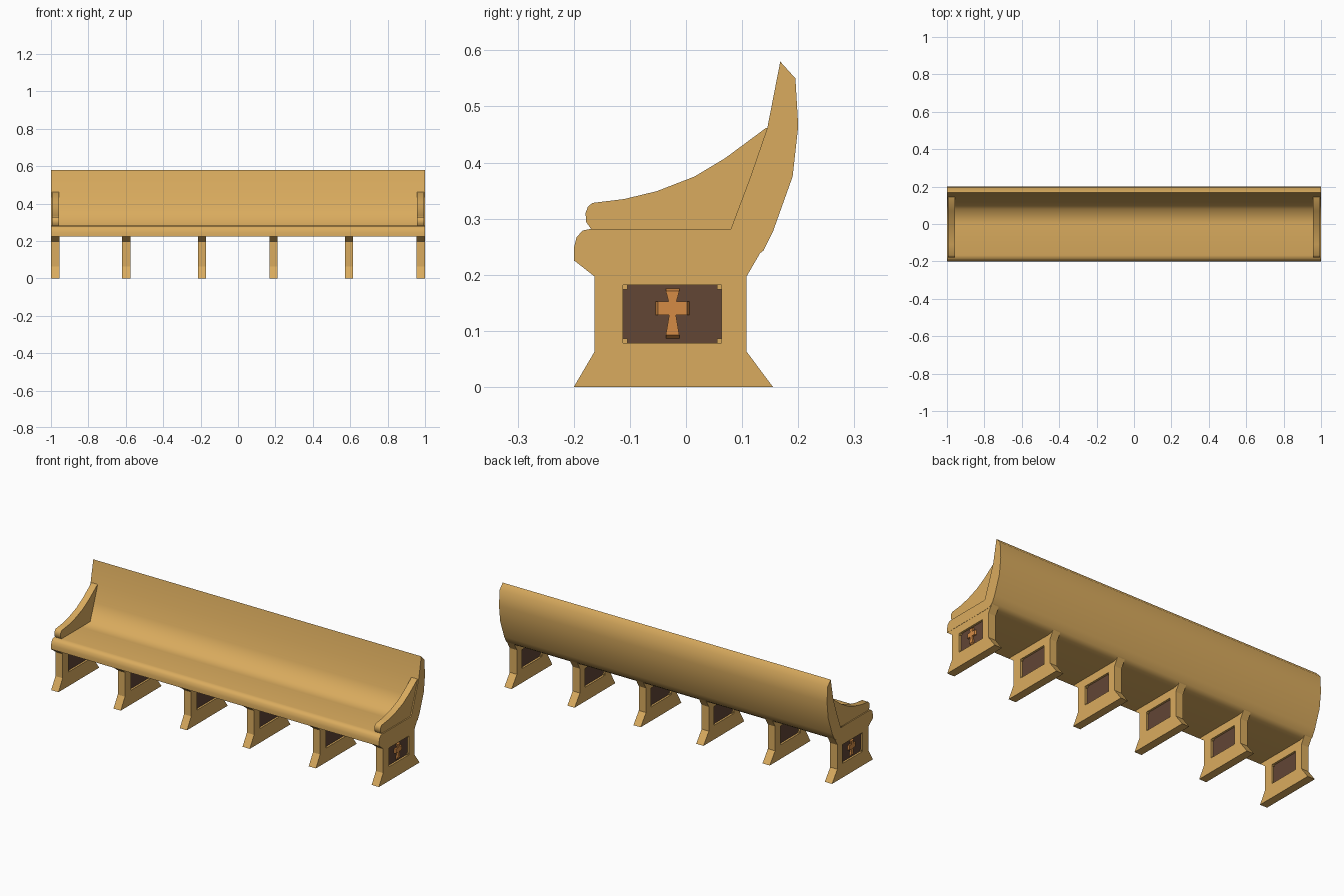
import bpy, bmesh, math

if "Cube" in bpy.data.objects:
    bpy.data.objects.remove(bpy.data.objects["Cube"])


def material(name, rgb):
    m = bpy.data.materials.new(name)
    m.diffuse_color = (*rgb, 1)
    m.use_nodes = True
    m.node_tree.nodes["Principled BSDF"].inputs["Base Color"].default_value = m.diffuse_color
    return m


WOOD = material("golden wood", (0.70, 0.41, 0.112))
BROWN = material("dark brown panel", (0.122, 0.061, 0.036))
ORANGE = material("orange wood", (0.66, 0.26, 0.06))


def loft(name, ring_a, xa, ring_b, xb, mat, angle=0):
    """Solid between two matching (y, z) outlines at xa and xb."""
    bm = bmesh.new()
    a = [bm.verts.new((xa, y, z)) for y, z in ring_a]
    b = [bm.verts.new((xb, y, z)) for y, z in ring_b]
    bm.faces.new(a)
    bm.faces.new(b[::-1])
    n = len(a)
    for i in range(n):
        j = (i + 1) % n
        bm.faces.new((a[i], b[i], b[j], a[j]))
    bmesh.ops.recalc_face_normals(bm, faces=bm.faces)
    me = bpy.data.meshes.new(name)
    bm.to_mesh(me)
    bm.free()
    me.materials.append(mat)
    ob = bpy.data.objects.new(name, me)
    bpy.context.collection.objects.link(ob)
    bpy.ops.object.select_all(action='DESELECT')
    ob.select_set(True)
    bpy.context.view_layer.objects.active = ob
    if angle:
        bpy.ops.object.shade_smooth_by_angle(angle=math.radians(angle))
    return ob


def slab(name, prof, x0, x1, mat, angle=0):
    return loft(name, prof, x0, prof, x1, mat, angle)


def rect(y0, y1, z0, z1):
    return [(y0, z0), (y1, z0), (y1, z1), (y0, z1)]


# Seat and curved back in one profile
seat = [(-0.2, 0.225), (-0.2, 0.247), (-0.195, 0.267), (-0.184, 0.279),
        (-0.168, 0.282), (0.0, 0.282), (0.08, 0.282), (0.115, 0.375), (0.145, 0.462),
        (0.168, 0.58), (0.195, 0.55), (0.2, 0.465), (0.19, 0.375),
        (0.155, 0.277), (0.138, 0.243), (0.12, 0.229), (0.095, 0.225)]
slab("seat_and_back", seat, -1, 1, WOOD, 75)

# Armrests
arm = [(-0.168, 0.280), (-0.178, 0.294), (-0.179, 0.31), (-0.175, 0.321),
       (-0.167, 0.328), (-0.11, 0.335), (-0.052, 0.349), (0.015, 0.375),
       (0.07, 0.408), (0.143, 0.462), (0.148, 0.462), (0.083, 0.280)]
for s, side in ((-1, "left"), (1, "right")):
    slab(side + "_armrest", arm, s * 0.957, s * 0.994, WOOD, 50)

# Supports with a framed opening, dark panel and corner blocks
leg = [(-0.2, 0), (0.155, 0), (0.108, 0.063), (0.108, 0.197), (0.134, 0.242),
       (0.12, 0.245), (-0.18, 0.24), (-0.2, 0.226), (-0.163, 0.197), (-0.163, 0.063)]
Y0, Y1, Z0, Z1 = -0.112, 0.063, 0.078, 0.182
HALF = 0.022
for i, cx in enumerate((-0.977, -0.597, -0.193, 0.19, 0.593, 0.977)):
    ob = slab(f"support_{i + 1}", leg, cx - HALF, cx + HALF, WOOD)
    cut = slab("cutter", rect(Y0, Y1, Z0, Z1), cx - 0.1, cx + 0.1, WOOD)
    cut.hide_render = True
    mod = ob.modifiers.new("opening", 'BOOLEAN')
    mod.operation = 'DIFFERENCE'
    mod.solver = 'EXACT'
    mod.object = cut
    bpy.context.view_layer.objects.active = ob
    bpy.ops.object.modifier_apply(modifier=mod.name)
    bpy.data.objects.remove(cut)
    slab(f"panel_{i + 1}", rect(Y0 - 0.003, Y1 + 0.003, Z0 - 0.003, Z1 + 0.003),
         cx - 0.011, cx + 0.011, BROWN)
    for y in (Y0, Y1 - 0.008):
        for z in (Z0, Z1 - 0.008):
            slab("panel_corner", rect(y, y + 0.008, z, z + 0.008),
                 cx - 0.018, cx + 0.018, WOOD)


# Flared cross with sloping ends on both outer panels
def cross(top, bottom, arm_len):
    cy = -0.024
    half = [(0.012, top), (0.007, 0.152), (arm_len, 0.152),
            (arm_len, 0.128), (0.006, 0.128), (0.012, bottom)]
    return ([(cy + y, z) for y, z in half] +
            [(cy - y, z) for y, z in reversed(half)])


for s, side in ((-1, "left"), (1, "right")):
    loft(side + "_cross", cross(0.176, 0.085, 0.031), s * 0.986,
         cross(0.171, 0.093, 0.026), s * 0.998, ORANGE)
